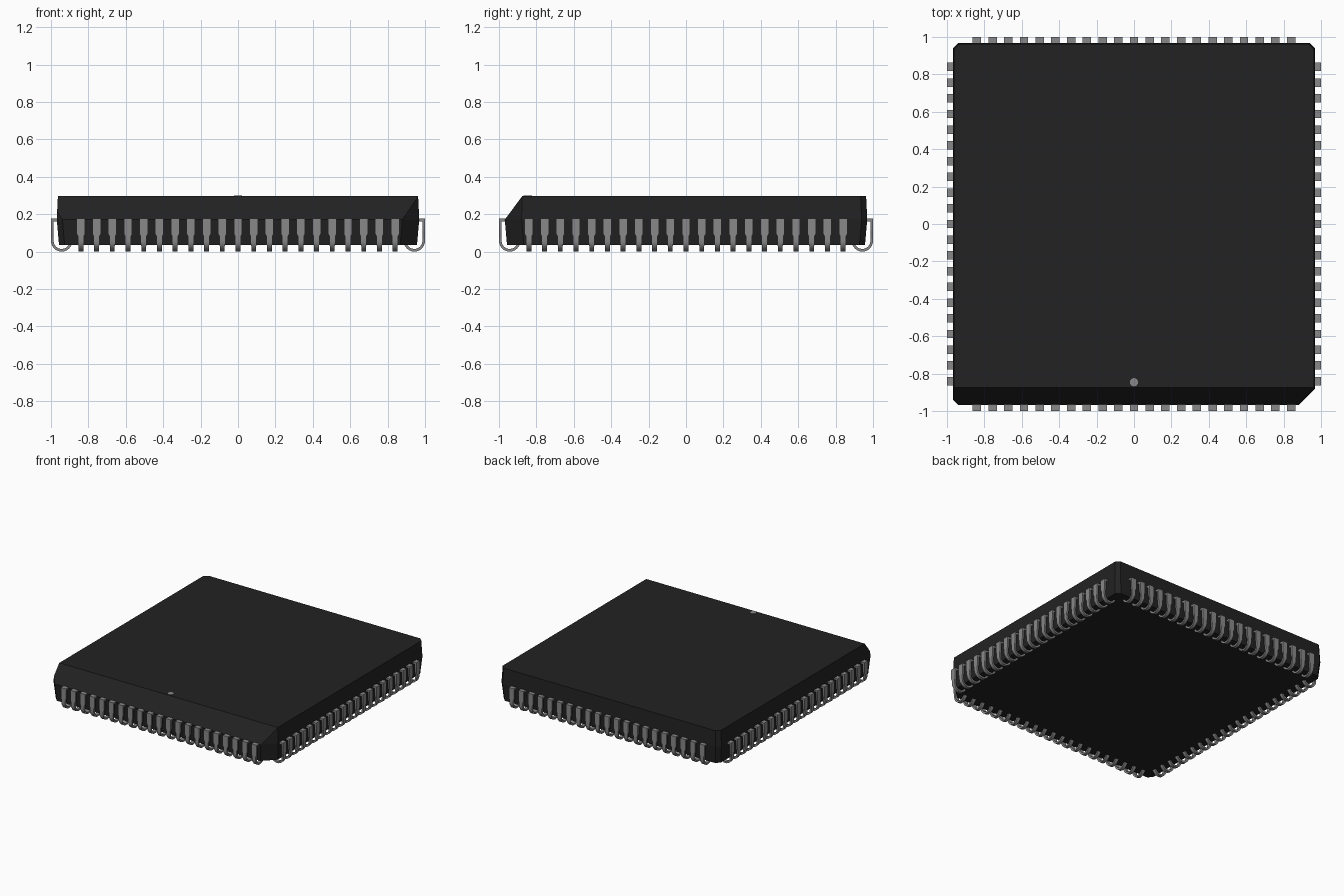
import bpy, bmesh, math
from mathutils import Vector

cube = bpy.data.objects.get("Cube")
if cube:
    bpy.data.objects.remove(cube, do_unlink=True)


def material(name, rgb, rough):
    m = bpy.data.materials.new(name)
    m.use_nodes = True
    m.diffuse_color = (*rgb, 1)
    bsdf = next(n for n in m.node_tree.nodes if n.type == 'BSDF_PRINCIPLED')
    bsdf.inputs["Base Color"].default_value = (*rgb, 1)
    bsdf.inputs["Roughness"].default_value = rough
    return m


BLACK = material("black plastic", (0.016, 0.016, 0.016), 0.6)
GREY = material("grey metal", (0.25, 0.25, 0.25), 0.4)


def finish(bm, name, mat):
    bmesh.ops.recalc_face_normals(bm, faces=bm.faces)
    mesh = bpy.data.meshes.new(name)
    bm.to_mesh(mesh)
    bm.free()
    mesh.materials.append(mat)
    return add(name, mesh)


def add(name, mesh):
    ob = bpy.data.objects.new(name, mesh)
    bpy.context.collection.objects.link(ob)
    return ob


# Package body: three stacked chamfered squares, one corner cut deeper
def ring(bm, h, z, big):
    pts = []
    for sx, sy in ((1, 1), (-1, 1), (-1, -1), (1, -1)):
        c = big if (sx, sy) == (1, -1) else 0.03
        pair = [(sx * h, sy * (h - c)), (sx * (h - c), sy * h)]
        pts += pair if sx * sy > 0 else pair[::-1]
    return [bm.verts.new((x, y, z)) for x, y in pts]


TOP, MID, BOTTOM = 0.297, 0.172, 0.036
bm = bmesh.new()
rings = [ring(bm, 0.957, BOTTOM, 0.09), ring(bm, 0.969, MID, 0.09),
         ring(bm, 0.963, TOP, 0.087)]
for a, b in zip(rings, rings[1:]):
    for i in range(8):
        j = (i + 1) % 8
        bm.faces.new((a[i], a[j], b[j], b[i]))
bm.faces.new(rings[0][::-1])
bm.faces.new(rings[-1])

# Long bevel along the front top edge
cut = bmesh.ops.bisect_plane(
    bm, geom=bm.verts[:] + bm.edges[:] + bm.faces[:],
    plane_co=(0, -0.875, TOP), plane_no=Vector((0, -(TOP - MID), 0.093)),
    clear_outer=True)
bmesh.ops.holes_fill(bm, edges=[e for e in bm.edges if e.is_boundary])
finish(bm, "package_body", BLACK)

# Pin one marker
bm = bmesh.new()
bmesh.ops.create_cone(bm, cap_ends=True, segments=24, radius1=0.022,
                      radius2=0.022, depth=0.004)
dot = finish(bm, "pin_one_dot", GREY)
dot.location = (0, -0.846, TOP + 0.001)

# J-shaped lead: centre line of (outward, height, width)
path = [(0.95, 0.169, 0.045), (0.993, 0.169, 0.045), (0.993, 0.095, 0.045),
        (0.993, 0.082, 0.032)]
for i in range(13):
    a = -math.pi * i / 12
    path.append((0.943 + 0.05 * math.cos(a), 0.057 + 0.05 * math.sin(a),
                 0.032 if i < 2 else 0.026))

bm = bmesh.new()
points = [Vector(p[:2]) for p in path]
sections = []
for i, p in enumerate(points):
    d1 = (p - points[max(i - 1, 0)]).normalized()
    d2 = (points[min(i + 1, len(points) - 1)] - p).normalized()
    n1, n2 = [Vector((-d.y, d.x)) for d in (d1, d2)]
    n = (n1 + n2).normalized()
    n *= 0.007 / max(n.dot(n1), n.dot(n2))
    w = path[i][2] / 2
    sections.append([bm.verts.new((q.x, y, q.y)) for q, y in
                     ((p + n, -w), (p + n, w), (p - n, w), (p - n, -w))])
for a, b in zip(sections, sections[1:]):
    for i in range(4):
        j = (i + 1) % 4
        bm.faces.new((a[i], a[j], b[j], b[i]))
bm.faces.new(sections[0][::-1])
bm.faces.new(sections[-1])
lead = finish(bm, "lead_left_01", GREY)
bpy.ops.object.select_all(action='DESELECT')
lead.select_set(True)
bpy.context.view_layer.objects.active = lead
bpy.ops.object.shade_smooth_by_angle(angle=math.radians(30))

# Twenty-one leads on each of the four sides
PITCH = 0.084
for s, side in enumerate(("left", "back", "right", "front")):
    turn = s * math.pi / 2
    for k in range(21):
        name = f"lead_{side}_{k + 1:02d}"
        ob = lead if (s, k) == (0, 0) else add(name, lead.data)
        t = (k - 10) * PITCH
        ob.location = (-math.sin(turn) * t, math.cos(turn) * t, 0)
        ob.rotation_euler.z = turn
